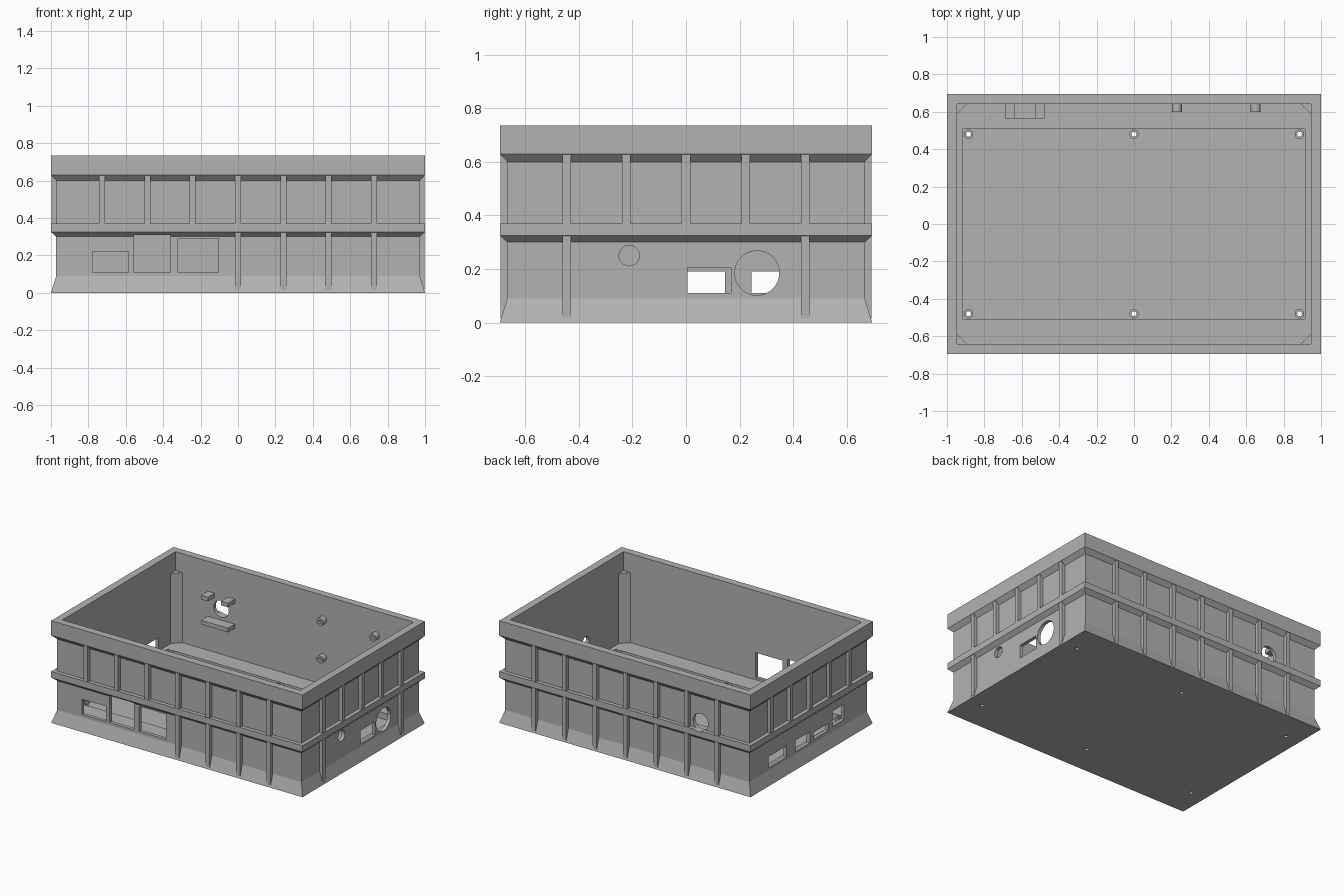
import bpy, bmesh, math
from mathutils import Matrix, Vector

cube = bpy.data.objects.get("Cube")
if cube:
    bpy.data.objects.remove(cube, do_unlink=True)

grey = bpy.data.materials.new("plain grey")
grey.use_nodes = True
colour = (0.45, 0.45, 0.45, 1)
grey.diffuse_color = colour
grey.node_tree.nodes["Principled BSDF"].inputs["Base Color"].default_value = colour

HX, HY, TOP = 1.0, 0.695, 0.735   # outer half sizes and height
WALL, RECESS = 0.053, 0.028       # rim thickness, panel depth
FLOOR, POCKET = 0.095, 0.05       # ledge and pocket heights


def box(bm, x, y, z):
    """Box between (low, high) pairs."""
    size = [b - a for a, b in (x, y, z)]
    mid = [(a + b) / 2 for a, b in (x, y, z)]
    bmesh.ops.create_cube(bm, size=1, matrix=Matrix.Translation(mid) @ Matrix.Diagonal((*size, 1)))


def rod(bm, centre, radius, length, axis="Z", sides=32):
    turn = {"X": Matrix.Rotation(math.pi / 2, 4, "Y"),
            "Y": Matrix.Rotation(math.pi / 2, 4, "X"), "Z": Matrix()}[axis]
    bmesh.ops.create_cone(bm, cap_ends=True, segments=sides, radius1=radius, radius2=radius,
                          depth=length, matrix=Matrix.Translation(centre) @ turn)


def make(name, bm):
    bmesh.ops.recalc_face_normals(bm, faces=bm.faces)
    mesh = bpy.data.meshes.new(name)
    bm.to_mesh(mesh)
    bm.free()
    mesh.materials.append(grey)
    obj = bpy.data.objects.new(name, mesh)
    bpy.context.collection.objects.link(obj)
    return obj


def cut(obj, cutter):
    mod = obj.modifiers.new("openings", "BOOLEAN")
    mod.operation, mod.solver, mod.object = "DIFFERENCE", "EXACT", cutter
    bpy.context.view_layer.objects.active = obj
    bpy.ops.object.modifier_apply(modifier=mod.name)


# Tray shell: rectangular rings from the base, up the outside, down the inside
outside = [(0, 0), (RECESS, 0.09), (RECESS, 0.30), (0, 0.325), (0, 0.37),
           (RECESS, 0.37), (RECESS, 0.60), (0, 0.63), (0, TOP)]
rings = [(HX - d, HY - d, z) for d, z in outside]
rings += [(HX - WALL, HY - WALL, TOP), (HX - WALL, HY - WALL, FLOOR),
          (0.913, 0.507, FLOOR), (0.913, 0.507, POCKET)]
bm = bmesh.new()
loops = [[bm.verts.new((sx * x, sy * y, z)) for sx, sy in ((-1, -1), (1, -1), (1, 1), (-1, 1))]
         for x, y, z in rings]
for low, high in zip(loops, loops[1:]):
    for i in range(4):
        j = (i + 1) % 4
        bm.faces.new((low[i], low[j], high[j], high[i]))
bm.faces.new(loops[0])
bm.faces.new(loops[-1])
shell = make("tray_shell", bm)

# Wall openings and screw holes
screws = [(x, y) for x in (-0.885, 0, 0.885) for y in (-0.48, 0.48)]
pegs = [(x, z) for x in (0.23, 0.65) for z in (0.29, 0.56)]
bm = bmesh.new()
for x0, x1, z1 in ((-0.775, -0.585, 0.22), (-0.555, -0.36, 0.31), (-0.32, -0.105, 0.29)):
    box(bm, (x0, x1), (-0.75, -0.6), (0.11, z1))
for y0, y1, z0, z1 in ((0.245, 0.45, 0.11, 0.19), (-0.02, 0.145, 0.11, 0.19),
                       (-0.23, -0.06, 0.12, 0.17), (-0.41, -0.28, 0.13, 0.24)):
    box(bm, (-1.1, -0.9), (y0, y1), (z0, z1))
box(bm, (0.9, 1.1), (0.005, 0.168), (0.11, 0.205))
rod(bm, (1, 0.265, 0.185), 0.083, 0.2, "X", 48)
rod(bm, (1, -0.212, 0.25), 0.038, 0.2, "X")
rod(bm, (-0.583, 0.68, 0.42), 0.06, 0.16, "Y")
for x, y in screws:
    rod(bm, (x, y, 0.05), 0.013, 0.2)
for x, z in pegs:
    rod(bm, (x, 0.61, z), 0.012, 0.06, "Y", 16)
cutter = make("opening_cutter", bm)
cutter.hide_render = True

# Screw bosses in the floor pocket
bm = bmesh.new()
for x, y in screws:
    rod(bm, (x, y, (FLOOR + POCKET) / 2 - 0.004), 0.025, FLOOR - POCKET + 0.008)
bosses = make("screw_bosses", bm)

# Mounting pegs on the inside of the back wall
bm = bmesh.new()
for x, z in pegs:
    rod(bm, (x, 0.625, z), 0.027, 0.05, "Y")
mounts = make("mounting_pegs", bm)

for obj in (shell, bosses, mounts):
    cut(obj, cutter)
bpy.data.objects.remove(cutter, do_unlink=True)

# Stiffening ribs between the bands
UPPER, LOWER = (0.37, 0.628), (0.015, 0.323)
long_ribs = [0.2425 * k for k in range(-3, 4)]
short_ribs = [0.2225 * k for k in range(-2, 3)]
bm = bmesh.new()


def rib(pos, side, along_x, span):
    half = (pos - 0.016, pos + 0.016)
    edge = HY if along_x else HX
    depth = sorted((side * (edge - 0.003), side * (edge - RECESS - 0.004)))
    box(bm, *((half, depth) if along_x else (depth, half)), span)


for side in (-1, 1):
    for x in long_ribs:
        rib(x, side, True, UPPER)
        if side > 0 or x > -0.1:
            rib(x, side, True, LOWER)
    for y in short_ribs:
        rib(y, side, False, UPPER)
        if side > 0 and abs(y) > 0.4:
            rib(y, side, False, LOWER)
make("wall_ribs", bm)

# Triangular gussets in the inside corners
bm = bmesh.new()
for sx in (-1, 1):
    for sy in (-1, 1):
        cx, cy = sx * (HX - WALL), sy * (HY - WALL)
        tri = [(cx, cy), (cx - sx * 0.055, cy), (cx, cy - sy * 0.055)]
        face = bm.faces.new([bm.verts.new((x, y, FLOOR)) for x, y in tri])
        top = bmesh.ops.extrude_face_region(bm, geom=[face])["geom"]
        bmesh.ops.translate(bm, vec=Vector((0, 0, 0.6 - FLOOR)),
                            verts=[v for v in top if isinstance(v, bmesh.types.BMVert)])
make("corner_gussets", bm)

# Holder plates around the round back opening
bm = bmesh.new()
for x0, x1, z in ((-0.69, -0.475, 0.325), (-0.69, -0.635, 0.505), (-0.53, -0.475, 0.505)):
    box(bm, (x0, x1), (0.565, 0.645), (z - 0.015, z + 0.015))
make("socket_holder", bm)
